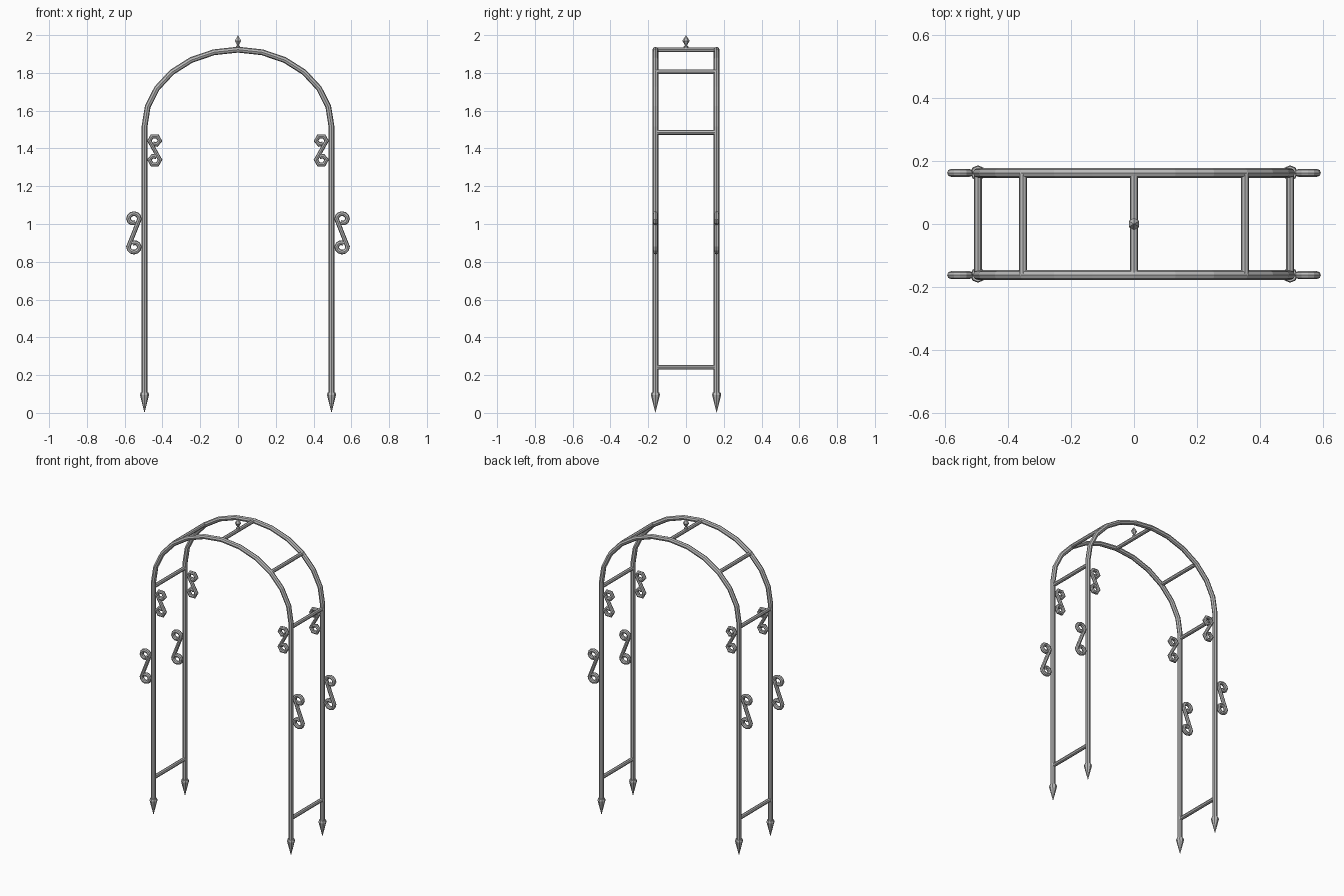
import bpy
import bmesh
from math import sin, cos, pi, radians

cube = bpy.data.objects.get("Cube")
if cube:
    bpy.data.objects.remove(cube, do_unlink=True)

metal = bpy.data.materials.new("grey_metal")
metal.use_nodes = True
GREY = (0.5, 0.5, 0.5, 1)
metal.diffuse_color = GREY
metal.node_tree.nodes["Principled BSDF"].inputs["Base Color"].default_value = GREY

POST_X, POST_Y = 0.495, 0.162
SPRING, RISE = 1.515, 0.408


def tube(name, points, radius, resolution=2):
    """Sweep a faceted tube along a path and turn it into a mesh."""
    curve = bpy.data.curves.new(name, "CURVE")
    curve.dimensions = "3D"
    curve.bevel_depth = radius
    curve.bevel_resolution = resolution
    curve.use_fill_caps = True
    spline = curve.splines.new("POLY")
    spline.points.add(len(points) - 1)
    for p, co in zip(spline.points, points):
        p.co = (*co, 1)
    source = bpy.data.objects.new(name, curve)
    bpy.context.collection.objects.link(source)
    graph = bpy.context.evaluated_depsgraph_get()
    mesh = bpy.data.meshes.new_from_object(source.evaluated_get(graph))
    bpy.data.objects.remove(source, do_unlink=True)
    mesh.name = name
    mesh.materials.clear()
    mesh.materials.append(metal)
    mesh.shade_flat()
    obj = bpy.data.objects.new(name, mesh)
    bpy.context.collection.objects.link(obj)


def lathe(name, profile, sides, location):
    """Stack cones from a (radius, height) profile."""
    bm = bmesh.new()
    for (r1, z1), (r2, z2) in zip(profile, profile[1:]):
        ring = bmesh.ops.create_cone(bm, segments=sides, radius1=r1, radius2=r2,
                                     depth=z2 - z1, cap_ends=False)
        bmesh.ops.translate(bm, verts=ring["verts"], vec=(0, 0, (z1 + z2) / 2))
    bmesh.ops.remove_doubles(bm, verts=bm.verts, dist=0.0001)
    bmesh.ops.holes_fill(bm, edges=bm.edges)
    bmesh.ops.recalc_face_normals(bm, faces=bm.faces)
    mesh = bpy.data.meshes.new(name)
    bm.to_mesh(mesh)
    bm.free()
    mesh.materials.append(metal)
    obj = bpy.data.objects.new(name, mesh)
    obj.location = location
    bpy.context.collection.objects.link(obj)


def scroll(name, cx, y, cz, out, radius, half, step):
    """S-scroll: two curls joined by a diagonal; out is the direction away from the post."""
    curl = []
    for i in range(int(300 / step) + 1):
        a = radians(180 - i * step)
        r = radius * (1 - 0.5 * max(0, i * step - 180) / 150)
        curl.append((r * cos(a), half + r * sin(a)))
    path = curl[::-1] + [(-u, -v) for u, v in curl]
    tube(name, [(cx + out * u, y, cz + v) for u, v in path], 0.0125)


# Two hoops: straight posts with an elliptical arch
for y, end in ((-POST_Y, "front"), (POST_Y, "back")):
    arch = [(POST_X * cos(pi * i / 12), y, SPRING + RISE * sin(pi * i / 12))
            for i in range(13)]
    tube(end + "_hoop", [(POST_X, y, 0.09)] + arch + [(-POST_X, y, 0.09)], 0.0155)

    # Ground spikes and scroll ornaments on each post
    for s, side in ((1, "left"), (-1, "right")):
        tag = end + "_" + side
        lathe(tag + "_ground_spike", [(0, 0), (0.024, 0.096), (0.021, 0.108)],
              8, (s * POST_X, y, 0))
        scroll(tag + "_outer_scroll", s * 0.551, y, 0.953, s, 0.029, 0.073, 30)
        scroll(tag + "_inner_scroll", s * 0.441, y, 1.39, -s, 0.028, 0.05, 60)

# Crossbars joining the hoops
for s, side in ((1, "left"), (-1, "right")):
    for name, x, z in (("low", POST_X, 0.242), ("shoulder", POST_X, 1.485),
                       ("arch", 0.352, 1.806)):
        tube(f"{side}_{name}_crossbar",
             [(s * x, -POST_Y, z), (s * x, POST_Y, z)], 0.0125)
tube("top_crossbar", [(0, -POST_Y, 1.923), (0, POST_Y, 1.923)], 0.0125)

# Pointed finial on the top crossbar
lathe("finial", [(0.012, 1.925), (0.012, 1.94), (0.006, 1.946), (0.019, 1.97), (0, 2.0)],
      6, (0, 0, 0))
